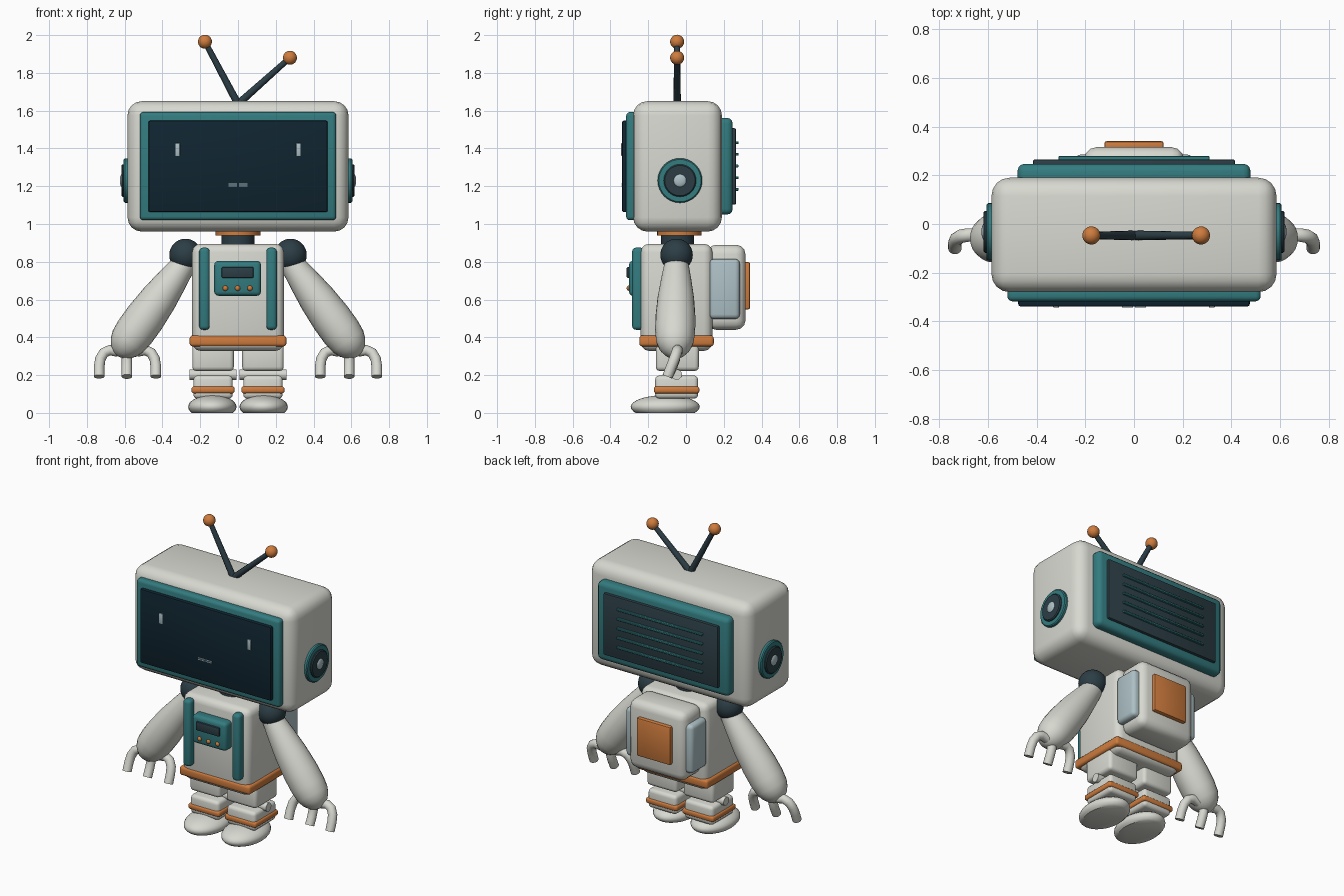
import bpy, bmesh, math
from mathutils import Vector, Matrix

if "Cube" in bpy.data.objects:
    bpy.data.objects.remove(bpy.data.objects["Cube"])


def material(name, r, g, b):
    m = bpy.data.materials.new(name)
    m.diffuse_color = (r, g, b, 1)
    m.use_nodes = True
    m.node_tree.nodes["Principled BSDF"].inputs["Base Color"].default_value = m.diffuse_color
    return m


WHITE = material("warm white shell", 0.68, 0.69, 0.63)
TEAL = material("teal trim", 0.033, 0.20, 0.215)
SLATE = material("dark slate", 0.025, 0.048, 0.06)
NAVY = material("screen navy", 0.005, 0.018, 0.03)
ORANGE = material("orange accent", 0.62, 0.20, 0.047)
BLUE = material("pale blue grey", 0.42, 0.53, 0.56)


def finish(name, bm, mat):
    bmesh.ops.recalc_face_normals(bm, faces=bm.faces)
    me = bpy.data.meshes.new(name)
    bm.to_mesh(me)
    bm.free()
    me.materials.append(mat)
    ob = bpy.data.objects.new(name, me)
    bpy.context.collection.objects.link(ob)
    return ob


def box(name, mat, x, y, z, bevel=0.0, segs=3):
    """Rounded box from (min, max) ranges."""
    bm = bmesh.new()
    size = [r[1] - r[0] for r in (x, y, z)]
    mid = [(r[1] + r[0]) / 2 for r in (x, y, z)]
    bmesh.ops.create_cube(bm, size=1, matrix=Matrix.Translation(mid) @ Matrix.Diagonal((*size, 1)))
    if bevel:
        bmesh.ops.bevel(bm, geom=bm.edges[:], offset=bevel, segments=segs,
                        profile=0.5, affect='EDGES', clamp_overlap=True)
    return finish(name, bm, mat)


def ball(name, mat, centre, radii, floor=None):
    bm = bmesh.new()
    bmesh.ops.create_uvsphere(bm, u_segments=28, v_segments=16, radius=1,
                              matrix=Matrix.Translation(centre) @ Matrix.Diagonal((*radii, 1)))
    if floor is not None:
        cut = bmesh.ops.bisect_plane(bm, geom=bm.verts[:] + bm.edges[:] + bm.faces[:],
                                     plane_co=(0, 0, floor), plane_no=(0, 0, -1), clear_outer=True)
        rim = [e for e in cut['geom_cut'] if isinstance(e, bmesh.types.BMEdge)]
        bmesh.ops.contextual_create(bm, geom=rim)
    return finish(name, bm, mat)


def tube(name, mat, points, radii, sides=18):
    """Round loft through points, with one radius per point."""
    bm = bmesh.new()
    pts = [Vector(p) for p in points]
    rings = []
    for i, p in enumerate(pts):
        t = (pts[min(i + 1, len(pts) - 1)] - pts[max(i - 1, 0)]).normalized()
        ref = Vector((1, 0, 0)) if abs(t.y) > 0.9 else Vector((0, 1, 0))
        u = t.cross(ref).normalized()
        v = t.cross(u)
        rings.append([bm.verts.new(p + radii[i] * (u * math.cos(a) + v * math.sin(a)))
                      for a in (2 * math.pi * k / sides for k in range(sides))])
    for a, b in zip(rings, rings[1:]):
        for k in range(sides):
            j = (k + 1) % sides
            bm.faces.new((a[k], a[j], b[j], b[k]))
    bm.faces.new(rings[0])
    bm.faces.new(rings[-1])
    return finish(name, bm, mat)


# Head shell with screen
box("head", WHITE, (-.585, .585), (-.28, .19), (.96, 1.65), .075, 4)
box("screen_bezel", TEAL, (-.52, .52), (-.317, -.25), (1.02, 1.593), .02)
box("screen", NAVY, (-.475, .475), (-.339, -.30), (1.063, 1.547), .01, 2)
for s, side in ((-1, "left"), (1, "right")):
    box(side + "_eye", BLUE, (s * .32 - .012, s * .32 + .012), (-.343, -.336), (1.36, 1.428), .003, 2)
    for row in (1.201, 1.211):
        box(side + "_mouth_dash", BLUE, (s * .027 - .022, s * .027 + .022), (-.342, -.337), (row - .0025, row + .0025))

# Rear vent
box("rear_frame", TEAL, (-.478, .478), (.15, .247), (1.05, 1.562), .03)
box("rear_vent", SLATE, (-.415, .415), (.23, .265), (1.103, 1.507), .008, 2)
for i in range(5):
    z = 1.183 + i * .062
    box("vent_slat", TEAL, (-.31, .31), (.26, .279), (z - .007, z + .007), .003, 1)

# Ear dials
for s, side in ((-1, "left"), (1, "right")):
    def dial(name, mat, x1, r):
        tube(side + name, mat, [(s * x, -.032, 1.23) for x in (.56, x1 - .006, x1)], [r, r, r - .006], 32)
    dial("_ear_ring", TEAL, .605, .118)
    dial("_ear_disc", SLATE, .617, .086)
    ball(side + "_ear_button", BLUE, (s * .612, -.032, 1.23), (.014, .036, .036))

# Antennae
for side, x, z in (("left", -.175, 1.965), ("right", .275, 1.88)):
    tube(side + "_antenna", SLATE, [(0, -.047, 1.635), (x, -.047, z)], [.02, .015], 12)
    ball(side + "_antenna_tip", ORANGE, (x, -.047, z), (.037,) * 3)

# Neck
tube("neck", SLATE, [(0, -.045, .86), (0, -.045, .95)], [.087, .087], 28)
tube("neck_collar", ORANGE, [(0, -.035, .938), (0, -.035, .97)], [.118, .118], 28)

# Torso, belt and chest trim
box("torso", WHITE, (-.243, .243), (-.24, .14), (.328, .895), .045)
box("belt", ORANGE, (-.256, .256), (-.247, .147), (.352, .41), .016)
for s, side in ((-1, "left"), (1, "right")):
    box(side + "_chest_strap", TEAL, (s * .178 - .028, s * .178 + .028), (-.285, -.22), (.44, .875), .02)
box("chest_panel", TEAL, (-.126, .122), (-.302, -.22), (.62, .805), .022)
box("chest_display", SLATE, (-.087, .082), (-.314, -.29), (.715, .772), .006, 2)
for x in (-.067, -.002, .063):
    ball("chest_button", ORANGE, (x, -.302, .66), (.014, .012, .014))

# Backpack
box("backpack", WHITE, (-.205, .205), (.11, .315), (.44, .89), .05)
box("backpack_plate", ORANGE, (-.122, .122), (.30, .34), (.548, .798), .01, 2)
for s, side in ((-1, "left"), (1, "right")):
    box(side + "_backpack_pod", BLUE, sorted((s * .16, s * .243)), (.123, .285), (.497, .815), .025)

# Arms and hands
profile = ((0, .06), (.2, .08), (.4, .097), (.6, .106), (.75, .106), (.85, .099),
           (.91, .084), (.96, .06), (.99, .032), (1, .008))
top, end = Vector((.27, -.05, .81)), Vector((.638, -.06, .302))
for s, side in ((-1, "left"), (1, "right")):
    flip = Vector((s, 1, 1))
    ball(side + "_shoulder", SLATE, (s * .278, -.05, .836), (.086,) * 3)
    tube(side + "_arm", WHITE, [top.lerp(end, t) * flip for t, _ in profile], [r for _, r in profile], 24)
    for d in (-1, 1):
        path = [(.05, -.045, .325), (.095, -.045, .332), (.125, -.05, .318),
                (.144, -.062, .285), (.15, -.078, .245), (.15, -.098, .192)]
        tube(side + "_finger", WHITE, [(s * (.585 + d * x), y, z) for x, y, z in path], [.028] * 6)
    tube(side + "_middle_finger", WHITE,
         [(s * .588, y, z) for y, z in ((-.055, .33), (-.06, .28), (-.075, .24), (-.098, .192))], [.028] * 4)

# Legs and feet
for s, side in ((-1, "left"), (1, "right")):
    def leg(name, mat, half, y, z, bevel):
        box(side + name, mat, (s * .132 - half, s * .132 + half), y, z, bevel)
    leg("_thigh", WHITE, .11, (-.16, .068), (.222, .37), .022)
    leg("_shin", WHITE, .104, (-.163, .064), (.075, .198), .022)
    leg("_shin_band", ORANGE, .114, (-.17, .071), (.103, .14), .013)
    tube(side + "_knee", WHITE, [(s * x, -.05, .203) for x in (.008, .257)], [.028, .028])
    ball(side + "_foot", WHITE, (s * .136, -.11, .032), (.128, .183, .062), floor=0)

# Smooth rounded surfaces, keep hard rims
for ob in bpy.context.scene.objects:
    ob.select_set(True)
    bpy.context.view_layer.objects.active = ob
bpy.ops.object.shade_smooth_by_angle(angle=math.radians(40))
